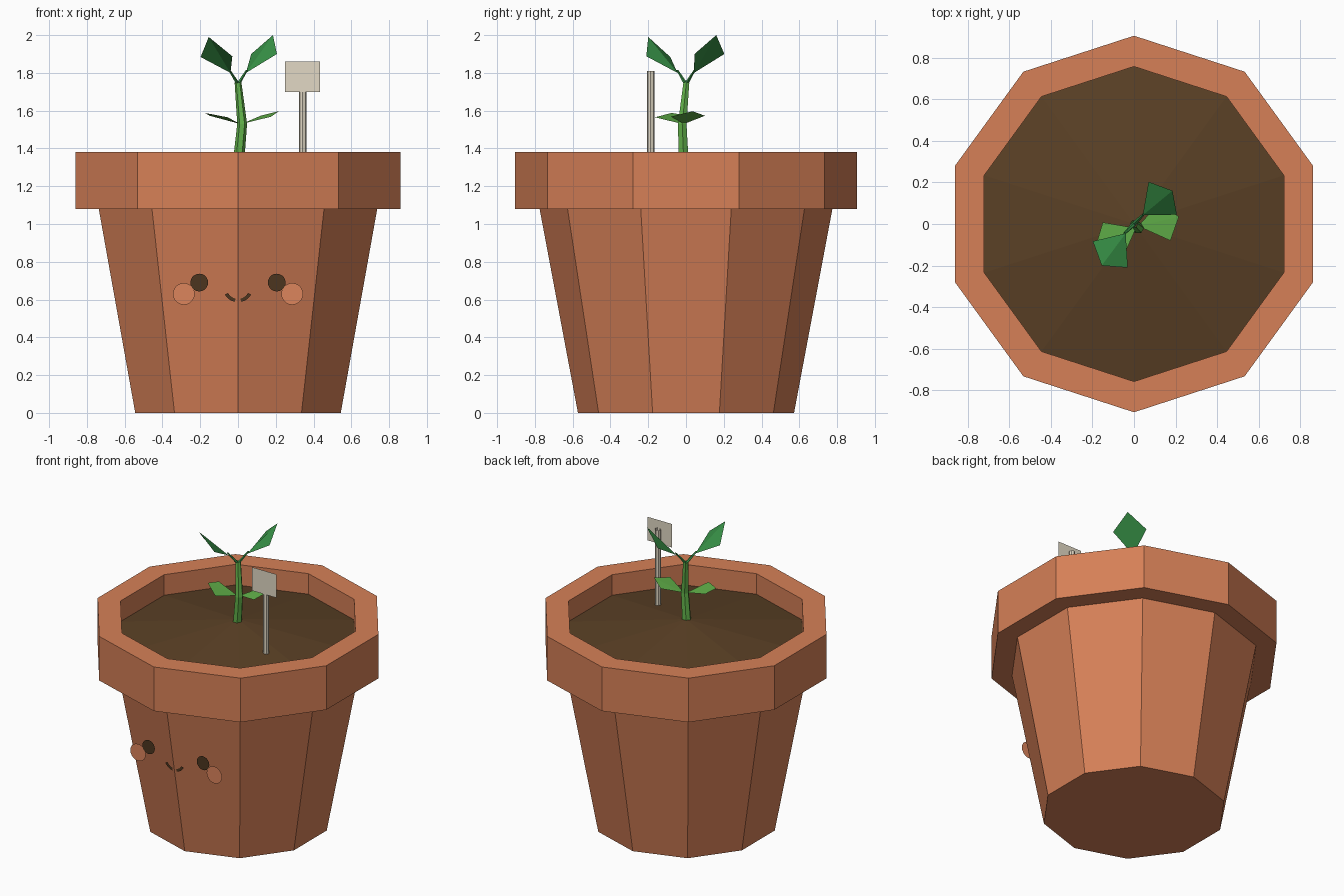
import bpy, bmesh, math
from mathutils import Vector, Matrix

old = bpy.data.objects.get("Cube")
if old:
    bpy.data.objects.remove(old, do_unlink=True)


def material(name, *rgb):
    """Flat material from 0-255 sRGB values, stored as linear."""
    lin = [((c / 255 + 0.055) / 1.055) ** 2.4 for c in rgb] + [1]
    m = bpy.data.materials.new(name)
    m.use_nodes = True
    m.diffuse_color = lin
    m.node_tree.nodes["Principled BSDF"].inputs["Base Color"].default_value = lin
    return m


terracotta = material("terracotta", 214, 128, 87)
blush = material("blush", 220, 133, 92)
soil_brown = material("soil brown", 90, 64, 37)
face_brown = material("face brown", 76, 53, 31)
light_green = material("light green", 98, 178, 74)
leaf_green = material("leaf green", 55, 144, 70)
sign_beige = material("sign beige", 226, 217, 197)


def finish(name, bm, mat):
    mesh = bpy.data.meshes.new(name)
    bm.to_mesh(mesh)
    bm.free()
    mesh.materials.append(mat)
    obj = bpy.data.objects.new(name, mesh)
    bpy.context.collection.objects.link(obj)
    return obj


def lathe(name, profile, mat, sides=10):
    """Turn a (radius, height) profile around z, with a corner at the front."""
    bm = bmesh.new()
    verts = [bm.verts.new((0, -r, z)) for r, z in profile]
    edges = [bm.edges.new(pair) for pair in zip(verts, verts[1:])]
    bmesh.ops.spin(bm, geom=verts + edges, axis=(0, 0, 1), cent=(0, 0, 0),
                   angle=math.tau, steps=sides)
    bmesh.ops.remove_doubles(bm, verts=bm.verts, dist=0.0005)
    bmesh.ops.recalc_face_normals(bm, faces=bm.faces)
    return finish(name, bm, mat)


def tube(name, path, radii, mat, sides=6):
    """Open tube through the path points, with level rings."""
    bm = bmesh.new()
    rings = []
    for p, r in zip(path, radii):
        rings.append([bm.verts.new(Vector(p) + Vector((r * math.cos(a), r * math.sin(a), 0)))
                      for a in (math.tau * i / sides for i in range(sides))])
    for low, high in zip(rings, rings[1:]):
        for i in range(sides):
            j = (i + 1) % sides
            bm.faces.new((low[i], low[j], high[j], high[i]))
    return finish(name, bm, mat)


def leaf(name, base, side_a, tip, side_b, mat):
    """Diamond leaf folded along its midrib."""
    bm = bmesh.new()
    b, s, t, u = [bm.verts.new(p) for p in (base, side_a, tip, side_b)]
    for tri in ((b, t, s), (b, u, t)):
        face = bm.faces.new(tri)
    return finish(name, bm, mat)


def disc(name, x, y, z, radius, mat):
    """Flat round plate facing the front."""
    bm = bmesh.new()
    bmesh.ops.create_circle(bm, cap_ends=True, segments=20, radius=radius,
                            matrix=Matrix.Translation((x, y, z)) @ Matrix.Rotation(math.pi / 2, 4, 'X'))
    return finish(name, bm, mat)


# Pot with its overhanging rim, and the mounded soil inside
lathe("pot", [(0, 0), (0.572, 0), (0.775, 1.08), (0.905, 1.08),
              (0.905, 1.38), (0.757, 1.38), (0.757, 1.24)], terracotta)
soil = lathe("soil", [(0.757, 1.24), (0, 1.36)], soil_brown)
if soil.data.polygons[0].normal.z < 0:
    soil.data.flip_normals()

# Face: eyes, cheeks and the two halves of a smile
for side, sign in (("left", 1), ("right", -1)):
    disc(side + "_cheek", sign * 0.287, -0.664, 0.63, 0.058, blush)
    disc(side + "_eye", sign * 0.205, -0.668, 0.69, 0.047, face_brown)
    bm = bmesh.new()
    arc = []
    for i in range(5):
        a = math.radians(12 + 12 * i)
        arc.append([bm.verts.new((sign * r * math.sin(a), -0.683, 0.666 - r * math.cos(a)))
                    for r in (0.062, 0.08)])
    for p, q in zip(arc, arc[1:]):
        loop = (p[0], p[1], q[1], q[0])
        bm.faces.new(loop if sign > 0 else loop[::-1])
    finish(side + "_smile", bm, face_brown)

# Sprout stem with a bend, and the thin stalks of the top leaves
tube("stem", [(0.003, -0.012, 1.33), (0.022, -0.02, 1.53), (0, 0.002, 1.75)],
     [0.03, 0.026, 0.018], light_green)
for side, s in (("left", 1), ("right", -1)):
    tube(side + "_stalk", [(0, 0, 1.74), (s * 0.046, s * 0.046, 1.815)],
         [0.012, 0.006], leaf_green, 5)

# Top pair of leaves
leaf("upper_left_leaf", (0.042, 0.042, 1.80), (0.07, 0.203, 1.90),
     (0.185, 0.16, 2.0), (0.206, 0.045, 1.90), leaf_green)
leaf("upper_right_leaf", (-0.04, -0.045, 1.80), (-0.03, -0.21, 1.888),
     (-0.155, -0.2, 1.99), (-0.198, -0.083, 1.884), leaf_green)

# Lower pair of leaves
leaf("lower_left_leaf", (0.02, -0.01, 1.53), (0.12, 0.1, 1.573),
     (0.216, 0.035, 1.597), (0.175, -0.08, 1.568), light_green)
leaf("lower_right_leaf", (0.01, -0.02, 1.53), (-0.055, -0.165, 1.565),
     (-0.175, -0.075, 1.588), (-0.15, 0.008, 1.573), light_green)

# Plant marker: post and thin plate
tube("marker_post", [(0.342, -0.187, 1.29), (0.342, -0.187, 1.81)], [0.02, 0.02], sign_beige, 8)
bm = bmesh.new()
bm.faces.new([bm.verts.new((x, -0.208, z)) for x, z in
              ((0.25, 1.70), (0.435, 1.70), (0.435, 1.86), (0.25, 1.86))])
finish("marker_plate", bm, sign_beige)
